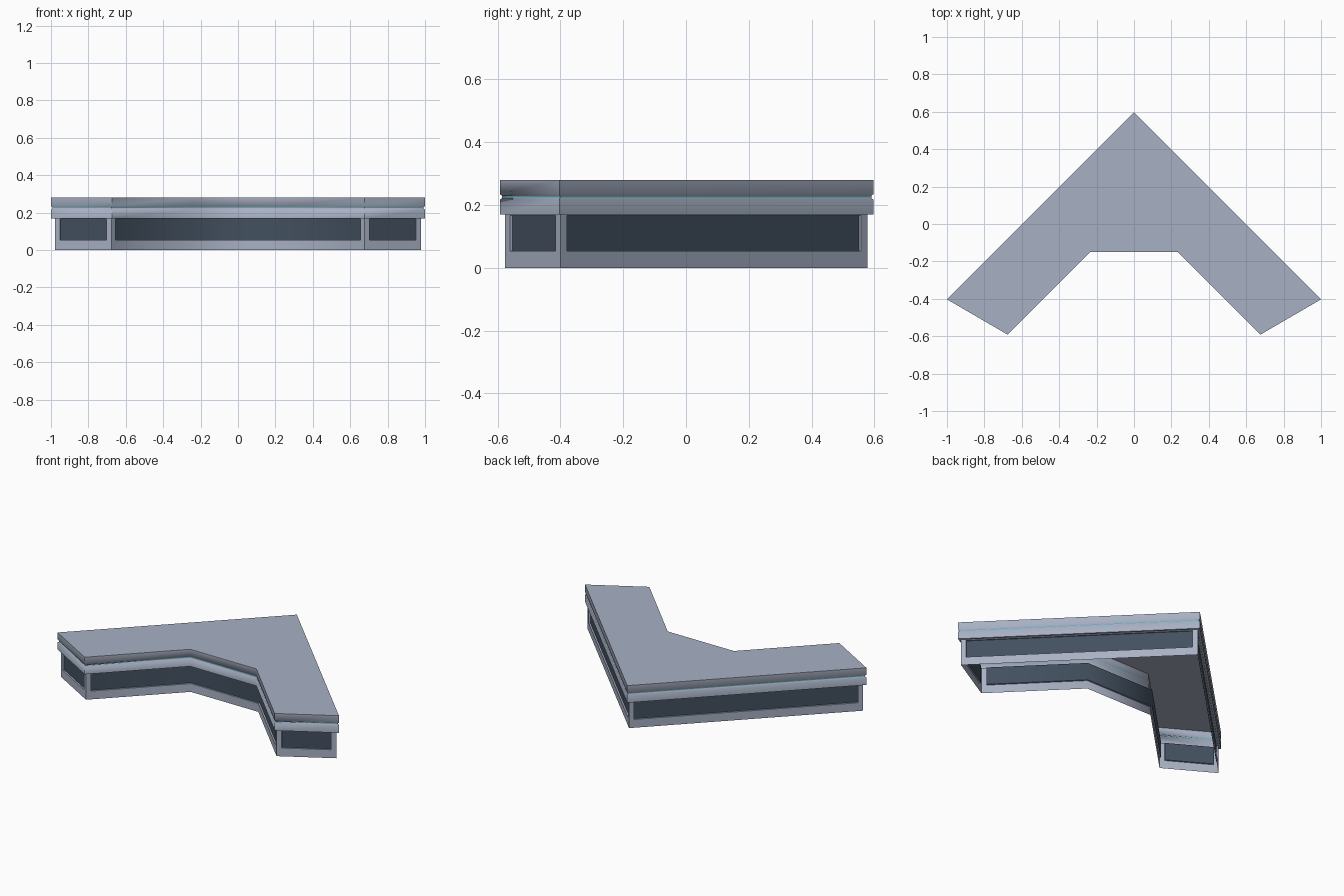
import bpy, bmesh
from mathutils import Vector

if "Cube" in bpy.data.objects:
    bpy.data.objects.remove(bpy.data.objects["Cube"])

# Plan outline (counter-clockwise) of the chevron-shaped building
OUT = [Vector(p) for p in [(0, .597), (-1, -.403), (-.675, -.592), (-.235, -.15),
                           (.235, -.15), (.675, -.592), (1, -.403)]]
N = len(OUT)


def mat(name, col):
    m = bpy.data.materials.new(name)
    m.diffuse_color = (*col, 1)
    m.use_nodes = True
    m.node_tree.nodes["Principled BSDF"].inputs["Base Color"].default_value = m.diffuse_color
    return m


PALE = mat("pale grey blue", (.39, .44, .55))
GLASS = mat("dark window glass", (.055, .08, .115))
TEAL = mat("teal light", (.05, .45, .55))


def normal(a, b):
    d = (b - a).normalized()
    return Vector((d.y, -d.x))


def inset(dist):
    """Outline moved inward by dist with mitred corners."""
    pts = []
    for i in range(N):
        n1 = normal(OUT[i - 1], OUT[i])
        n2 = normal(OUT[i], OUT[(i + 1) % N])
        pts.append(OUT[i] - (n1 + n2) * dist / (1 + n1.dot(n2)))
    return pts


def add_strip(bm, a, za, b, zb, m=0):
    """Quads between two paths of equal length."""
    for i in range(len(a) - 1):
        vs = [bm.verts.new((*p, z)) for p, z in
              ((a[i], za), (a[i + 1], za), (b[i + 1], zb), (b[i], zb))]
        bm.faces.new(vs).material_index = m


def finish(bm, name, mats):
    bmesh.ops.remove_doubles(bm, verts=bm.verts, dist=1e-5)
    me = bpy.data.meshes.new(name)
    bm.to_mesh(me)
    bm.free()
    for m in mats:
        me.materials.append(m)
    ob = bpy.data.objects.new(name, me)
    bpy.context.collection.objects.link(ob)
    bpy.ops.object.select_all(action='DESELECT')
    ob.select_set(True)
    bpy.context.view_layer.objects.active = ob
    bpy.ops.object.shade_smooth_by_angle(angle=.9)
    return ob


# Walls: open-bottomed shell, one recessed ribbon window per facade
WALL, DEPTH, MARGIN = .013, .01, .03
Z0, Z1, ZTOP = .053, .166, .17
wall, deep = inset(WALL), inset(WALL + DEPTH)
for name, ids in (("left_back_wall", [0, 1]), ("left_end_wall", [1, 2]),
                  ("inner_court_wall", [2, 3, 4, 5]),
                  ("right_end_wall", [5, 6]), ("right_back_wall", [6, 0])):
    P = [wall[i] for i in ids]
    T, R = list(P), [deep[i] for i in ids]
    for e, k in ((0, 1), (-1, -2)):
        T[e] = P[e] + (P[k] - P[e]).normalized() * MARGIN
        n = normal(P[0], P[1]) if e == 0 else normal(P[-2], P[-1])
        R[e] = T[e] - n * DEPTH
    bm = bmesh.new()
    add_strip(bm, P, 0, P, Z0)                       # sill band
    add_strip(bm, P, Z1, P, ZTOP)                    # head band
    for seg in ([P[0], T[0]], [T[-1], P[-1]], [T[0], R[0]], [R[-1], T[-1]]):
        add_strip(bm, seg, Z0, seg, Z1)              # jambs and reveals
    add_strip(bm, T, Z0, R, Z0)
    add_strip(bm, R, Z1, T, Z1)
    finish(bm, name, [PALE])
    bm = bmesh.new()
    add_strip(bm, R, Z0, R, Z1)
    finish(bm, name.replace("wall", "window"), [GLASS])

# Roof: overhanging hollow fascia with a shallow groove and flat top
PROFILE = [(WALL, .17), (0, .17), (0, .217), (.005, .222), (.005, .225),
           (.005, .228), (.005, .23), (0, .234), (0, .28)]
bm = bmesh.new()
for k, ((d0, z0), (d1, z1)) in enumerate(zip(PROFILE, PROFILE[1:])):
    a, b = inset(d0), inset(d1)
    add_strip(bm, a + a[:1], z0, b + b[:1], z1, 1 if k == 4 else 0)
bm.faces.new([bm.verts.new((*p, .28)) for p in OUT])
finish(bm, "roof", [PALE, TEAL])
